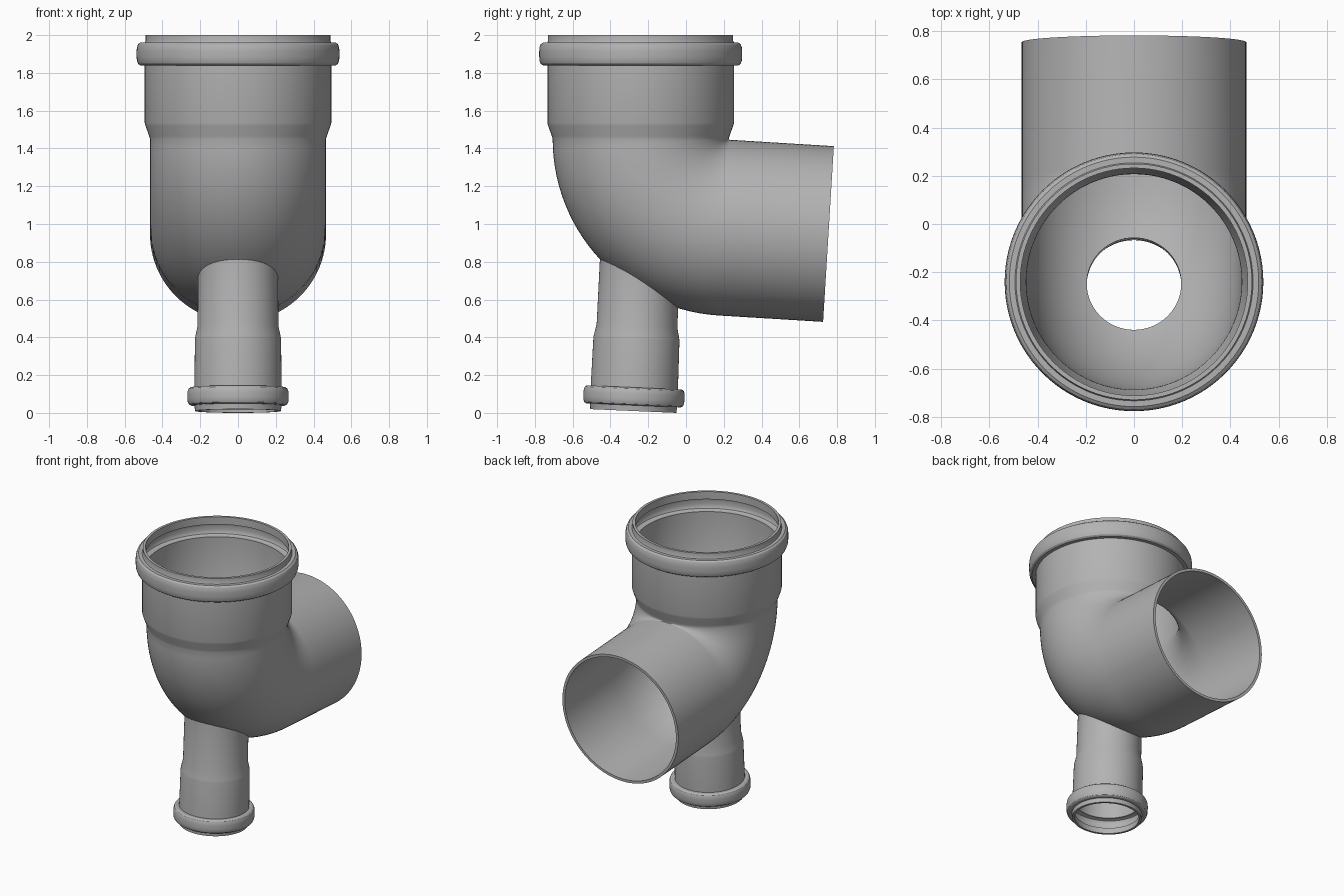
import bpy, bmesh
from math import sin, cos, pi, radians

SEGMENTS = 96
AXIS_Y = -0.24            # vertical socket axis
BEND_R, BEND_Z = 0.47, 1.45
BEND_ANGLE = radians(86.5)
BRANCH_TILT = radians(-2.5)

cube = bpy.data.objects.get("Cube")
if cube:
    bpy.data.objects.remove(cube, do_unlink=True)

grey = bpy.data.materials.new("grey_plastic")
grey.use_nodes = True
colour = (0.45, 0.45, 0.45, 1)
grey.diffuse_color = colour
grey.node_tree.nodes["Principled BSDF"].inputs["Base Color"].default_value = colour


def loft(name, rings):
    """Closed tube through circles given as (y, z, tilt, radius)."""
    bm = bmesh.new()
    loops = []
    for y, z, tilt, r in rings:
        loop = []
        for i in range(SEGMENTS):
            t = 2 * pi * i / SEGMENTS
            s = r * sin(t)
            loop.append(bm.verts.new((r * cos(t), y + s * cos(tilt), z + s * sin(tilt))))
        loops.append(loop)
    for a, b in zip(loops, loops[1:]):
        for i in range(SEGMENTS):
            j = (i + 1) % SEGMENTS
            bm.faces.new((a[i], a[j], b[j], b[i]))
    bm.faces.new(loops[0])
    bm.faces.new(loops[-1])
    bmesh.ops.recalc_face_normals(bm, faces=bm.faces[:])
    mesh = bpy.data.meshes.new(name)
    bm.to_mesh(mesh)
    bm.free()
    mesh.materials.append(grey)
    obj = bpy.data.objects.new(name, mesh)
    bpy.context.collection.objects.link(obj)
    return obj


def bead(low, high, wall, peak):
    """Rounded collar profile as (radius, height), from low to high."""
    h, d = high - low, peak - wall
    shape = [(0, 0), (0.55, 0), (0.82, 0.07), (0.96, 0.2), (1, 0.38)]
    shape += [(r, 1 - t) for r, t in reversed(shape)]
    return [(wall + r * d, low + t * h) for r, t in shape]


def main_tube(name, socket, radius, run):
    """Vertical socket, swept bend and outgoing run in one loft."""
    rings = [(AXIS_Y, z, 0, r) for r, z in socket]
    cy = AXIS_Y + BEND_R
    steps = 28
    for i in range(steps + 1):
        a = BEND_ANGLE * i / steps
        rings.append((cy - BEND_R * cos(a), BEND_Z - BEND_R * sin(a), a, radius))
    y, z, a, r = rings[-1]
    rings.append((y + run * sin(a), z - run * cos(a), a, r))
    return loft(name, rings)


def branch_tube(name, profile):
    """Slightly tilted small pipe, profile from the bottom up."""
    return loft(name, [(-0.279 - s * sin(BRANCH_TILT), 0.01 + s * cos(BRANCH_TILT),
                        BRANCH_TILT, r) for r, s in profile])


# Outer skins
body = main_tube("pipe_fitting",
                 [(0.49, 2.0), (0.49, 1.97)] + bead(1.84, 1.96, 0.494, 0.537)[::-1]
                 + [(0.494, 1.535), (0.49, 1.52), (0.47, 1.465)], 0.466, 0.554)
branch = branch_tube("lower_branch",
                     [(0.228, 0), (0.23, 0.025)] + bead(0.03, 0.125, 0.231, 0.268)
                     + [(0.228, 0.38), (0.226, 0.395), (0.214, 0.45), (0.211, 0.9)])

# Bores with seal grooves
main_bore = main_tube("main_bore",
                      [(0.472, 2.05)] + bead(1.855, 1.945, 0.472, 0.518)[::-1]
                      + [(0.472, 1.53), (0.449, 1.465)], 0.447, 0.6)
branch_bore = branch_tube("branch_bore",
                          [(0.212, -0.05)] + bead(0.04, 0.115, 0.212, 0.25)
                          + [(0.212, 0.385), (0.197, 0.445), (0.195, 0.95)])

# Join the skins, then hollow them out
bpy.context.view_layer.objects.active = body
for tool, operation in ((branch, "UNION"), (main_bore, "DIFFERENCE"),
                        (branch_bore, "DIFFERENCE")):
    mod = body.modifiers.new(tool.name, "BOOLEAN")
    mod.operation = operation
    mod.solver = "EXACT"
    mod.object = tool
    bpy.ops.object.modifier_apply(modifier=mod.name)
    bpy.data.objects.remove(tool, do_unlink=True)

bpy.ops.object.select_all(action="DESELECT")
body.select_set(True)
bpy.ops.object.shade_smooth_by_angle(angle=radians(32))
